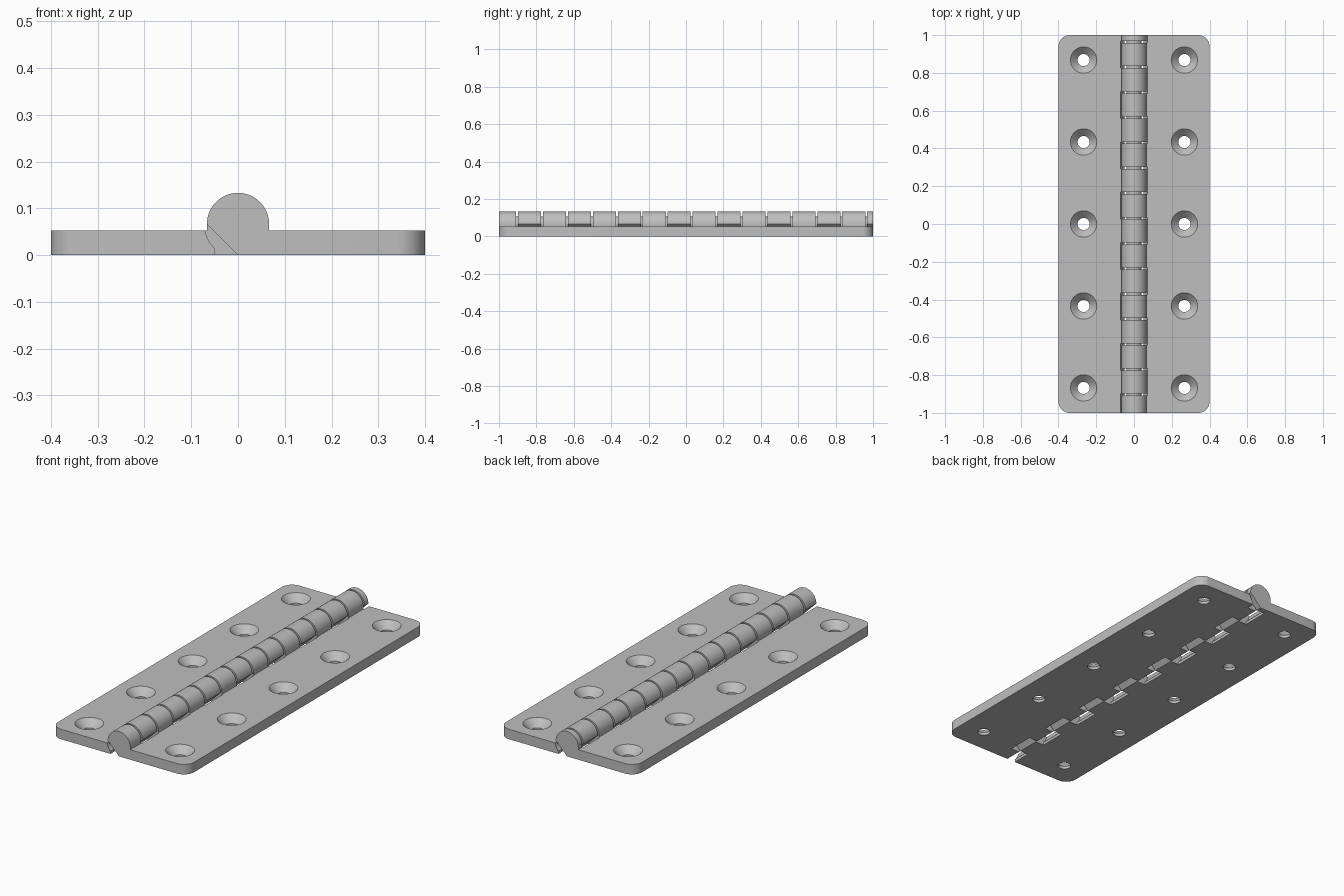
import bpy, bmesh, math

if "Cube" in bpy.data.objects:
    bpy.data.objects.remove(bpy.data.objects["Cube"])

R, CZ = 0.0665, 0.0665        # knuckle radius and axis height
T, W = 0.053, 0.4             # leaf thickness and width
PITCH, FIRST, GAP = 2 / 15, -0.903, 0.005
bounds = [-1.05] + [FIRST + PITCH * i for i in range(15)] + [1.05]

steel = bpy.data.materials.new("steel_grey")
steel.diffuse_color = (0.52, 0.52, 0.52, 1)
steel.use_nodes = True
steel.node_tree.nodes["Principled BSDF"].inputs["Base Color"].default_value = steel.diffuse_color


def arc(r, a0, a1, n):
    return [(r * math.cos(math.radians(a0 + (a1 - a0) * i / n)),
             CZ + r * math.sin(math.radians(a0 + (a1 - a0) * i / n))) for i in range(n + 1)]


def prism(bm, profile, y0, y1, side):
    """Extrude an x/z profile along y; side mirrors it in x."""
    a = [bm.verts.new((side * x, y0, z)) for x, z in profile]
    b = [bm.verts.new((side * x, y1, z)) for x, z in profile]
    n = len(a)
    bm.faces.new(a)
    bm.faces.new(b[::-1])
    for i in range(n):
        bm.faces.new((a[i], b[i], b[(i + 1) % n], a[(i + 1) % n]))


def lathe(bm, cx, cy, rings, n=32):
    """Closed solid turned around a vertical axis from (radius, z) rings."""
    loops = [[bm.verts.new((cx + r * math.cos(2 * math.pi * i / n),
                            cy + r * math.sin(2 * math.pi * i / n), z))
              for i in range(n)] for r, z in rings]
    bm.faces.new(loops[0])
    bm.faces.new(loops[-1][::-1])
    for p, q in zip(loops, loops[1:]):
        for i in range(n):
            j = (i + 1) % n
            bm.faces.new((p[i], q[i], q[j], p[j]))


def finish(bm, name):
    bmesh.ops.recalc_face_normals(bm, faces=bm.faces)
    me = bpy.data.meshes.new(name)
    bm.to_mesh(me)
    bm.free()
    ob = bpy.data.objects.new(name, me)
    bpy.context.collection.objects.link(ob)
    me.materials.append(steel)
    return ob


def select(ob):
    bpy.ops.object.select_all(action='DESELECT')
    ob.select_set(True)
    bpy.context.view_layer.objects.active = ob


def make_leaf(name, side, notch_parity):
    # plate with a full-length rolled knuckle
    bm = bmesh.new()
    prism(bm, [(0, 0), (W, 0), (W, T), (R, T)] + arc(R, 0, 180, 28), -1, 1, side)
    corners = [e for e in bm.edges if all(abs(v.co.x) > W - 0.01 for v in e.verts)
               and abs(e.verts[0].co.y - e.verts[1].co.y) < 0.01]
    bmesh.ops.bevel(bm, geom=corners, offset=0.06, segments=10, profile=0.5, affect='EDGES')
    leaf = finish(bm, name)

    # clearance notches for the other leaf's knuckles, and countersunk holes
    bm = bmesh.new()
    notch = arc(0.072, -46, 226, 40) + [(-0.05, -0.02), (0.05, -0.02)]
    for i in range(notch_parity, 16, 2):
        prism(bm, notch, bounds[i] - GAP, bounds[i + 1] + GAP, side)
    for k in range(-2, 3):
        lathe(bm, side * 0.267, k * 0.434,
              [(0.032, -0.02), (0.032, 0.015), (0.070, T), (0.070, T + 0.03)])
    cutter = finish(bm, name + "_cutter")
    cutter.hide_render = True

    select(leaf)
    mod = leaf.modifiers.new("cut", 'BOOLEAN')
    mod.operation, mod.solver, mod.object = 'DIFFERENCE', 'EXACT', cutter
    bpy.ops.object.modifier_apply(modifier=mod.name)
    bpy.data.objects.remove(cutter)
    bpy.ops.object.shade_smooth_by_angle(angle=math.radians(30))


make_leaf("right_leaf", 1, 1)
make_leaf("left_leaf", -1, 0)

# hinge pin running inside the knuckles
bm = bmesh.new()
prism(bm, arc(0.04, 0, 345, 23), -0.96, 0.985, 1)
pin = finish(bm, "hinge_pin")
select(pin)
bpy.ops.object.shade_smooth_by_angle(angle=math.radians(30))
